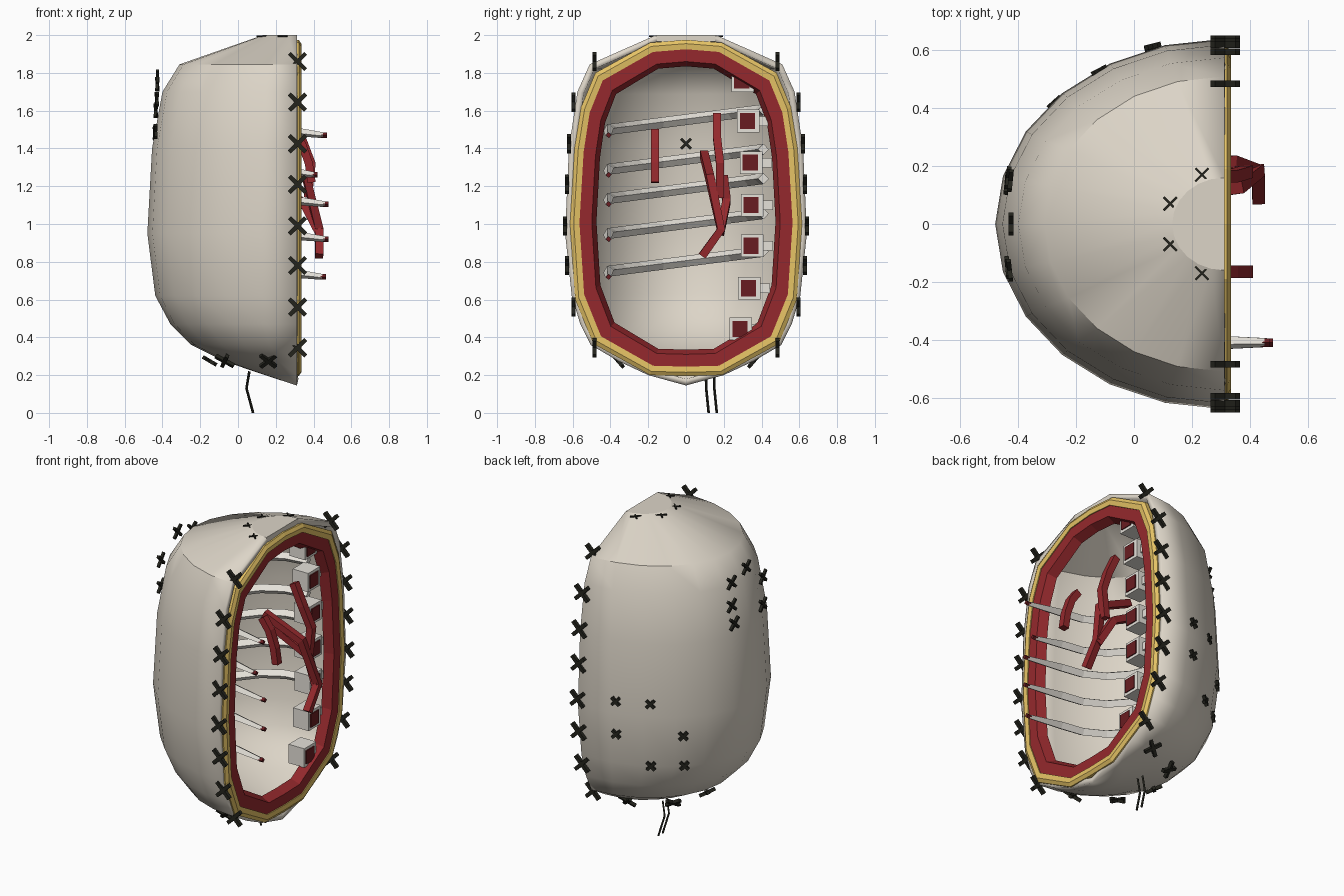
import bpy, bmesh, math
from mathutils import Vector

if "Cube" in bpy.data.objects:
    bpy.data.objects.remove(bpy.data.objects["Cube"])


def material(name, rgb):
    m = bpy.data.materials.new(name)
    m.use_nodes = True
    m.diffuse_color = (*rgb, 1)
    m.node_tree.nodes["Principled BSDF"].inputs["Base Color"].default_value = (*rgb, 1)
    return m


SKIN = material("pale skin", (0.72, 0.665, 0.575))
BONE = material("bone", (0.79, 0.76, 0.70))
FAT = material("yellow fat", (0.78, 0.54, 0.13))
FLESH = material("red flesh", (0.30, 0.022, 0.026))
MARROW = material("dark red marrow", (0.14, 0.012, 0.015))
THREAD = material("black thread", (0.017, 0.017, 0.012))


def finish(name, bm, *mats):
    bmesh.ops.recalc_face_normals(bm, faces=bm.faces)
    me = bpy.data.meshes.new(name)
    bm.to_mesh(me)
    bm.free()
    for m in mats:
        me.materials.append(m)
    ob = bpy.data.objects.new(name, me)
    bpy.context.collection.objects.link(ob)
    return ob


def activate(ob):
    bpy.ops.object.select_all(action='DESELECT')
    ob.select_set(True)
    bpy.context.view_layer.objects.active = ob


def tube(name, points, radius, mat, radii=None, tilt=0):
    """Four-sided flat-shaded bar along a path."""
    cu = bpy.data.curves.new(name, 'CURVE')
    cu.dimensions = '3D'
    cu.bevel_depth = radius
    cu.bevel_resolution = 0
    cu.use_fill_caps = True
    sp = cu.splines.new('POLY')
    sp.use_smooth = False
    sp.points.add(len(points) - 1)
    for i, p in enumerate(points):
        sp.points[i].co = (*p, 1)
        sp.points[i].radius = radii[i] if radii else 1
        sp.points[i].tilt = tilt
    cu.materials.append(mat)
    ob = bpy.data.objects.new(name, cu)
    bpy.context.collection.objects.link(ob)
    activate(ob)
    bpy.ops.object.convert(target='MESH')


def box(bm, centre, size, slot=0):
    made = bmesh.ops.create_cube(bm, size=1)["verts"]
    for v in made:
        v.co = Vector(centre) + Vector([a * b for a, b in zip(v.co, size)])
    for f in {f for v in made for f in v.link_faces}:
        f.material_index = slot


# Torso shell: stacked half-ellipse rings, open towards +x
FACE_X = 0.312
rings = [(0.20, 0.17, 0.20), (0.275, 0.39, 0.36), (0.36, 0.56, 0.505),
         (0.47, 0.67, 0.56), (0.62, 0.75, 0.605), (0.95, 0.792, 0.64),
         (1.4, 0.767, 0.62), (1.7, 0.712, 0.575), (1.845, 0.622, 0.51), (2.0, 0.18, 0.16)]
bm = bmesh.new()
loops = []
for z, a, b in rings:
    angles = [math.radians(15 * i) for i in range(13)]
    loops.append([bm.verts.new((FACE_X - a * math.sin(t), -b * math.cos(t), z)) for t in angles])
for lo, hi in zip(loops, loops[1:]):
    for i in range(12):
        bm.faces.new((lo[i], lo[i + 1], hi[i + 1], hi[i]))
tip = bm.verts.new((FACE_X, 0, 0.145))
for i in range(12):
    bm.faces.new((tip, loops[0][i + 1], loops[0][i]))
bm.faces.new(loops[-1])
shell = finish("torso_shell", bm, SKIN)
# keep the normals facing away from the hollow
if shell.data.polygons[60].normal.dot(shell.data.polygons[60].center - Vector((FACE_X, 0, 1))) < 0:
    shell.data.flip_normals()
activate(shell)
bpy.ops.object.shade_smooth_by_angle(angle=math.radians(40))
shell.data.polygons[len(shell.data.polygons) - 1].use_smooth = False
solid = shell.modifiers.new("thickness", 'SOLIDIFY')
solid.thickness = 0.035
solid.offset = -1

# Layered rim of the opening
half = [(0, 1.975), (0.19, 1.96), (0.48, 1.80), (0.555, 1.62), (0.59, 1.40), (0.614, 1.0),
        (0.587, 0.60), (0.49, 0.365), (0.19, 0.20), (0, 0.195)]
outline = half + [(-y, z) for y, z in half[-2:0:-1]]


def rim(name, sections, mat):
    """Ring swept round the outline; sections are (inset, x) pairs."""
    bm = bmesh.new()
    rows = []
    for d, x in sections:
        rows.append([bm.verts.new((x, y * (1 - d / 0.614), 1.085 + (z - 1.085) * (1 - d / 0.89)))
                     for y, z in outline])
    n = len(outline)
    for r, row in enumerate(rows):
        nxt = rows[(r + 1) % len(rows)]
        for i in range(n):
            j = (i + 1) % n
            bm.faces.new((row[i], row[j], nxt[j], nxt[i]))
    finish(name, bm, mat)


rim("fat_rim", [(0, 0.285), (0, 0.322), (0.02, 0.335), (0.05, 0.332), (0.05, 0.285)], FAT)
rim("flesh_rim", [(0.045, 0.27), (0.045, 0.326), (0.115, 0.326), (0.14, 0.27)], FLESH)

# Ribs running round the hollow, hooked down at the free end, with red tips
for z0, end in [(1.47, 0.45), (1.26, 0.40), (1.105, 0.46), (0.92, 0.46), (0.72, 0.445)]:
    path = []
    for i in range(11):
        t = math.radians(18 * i)
        y = 0.41 * math.cos(t)
        path.append((0.21 - 0.48 * math.sin(t), y, z0 + 0.03 + 0.105 * (y + 0.41) / 0.82))
    path.append((end, -0.41, z0))
    tube("rib", path, 0.029, BONE, [1] * 11 + [0.55])
    tube("rib_marrow", [(end - 0.01, -0.41, z0), (end + 0.02, -0.41, z0)], 0.015, MARROW)

# Vertebrae with red cores and side processes
for y, z in [(0.30, 1.76), (0.33, 1.545), (0.345, 1.325), (0.35, 1.10),
             (0.35, 0.885), (0.335, 0.66), (0.29, 0.445)]:
    bm = bmesh.new()
    box(bm, (0.25, y, z), (0.11, 0.12, 0.12))
    box(bm, (0.307, y - 0.005, z), (0.008, 0.08, 0.085), 1)
    box(bm, (0.25, y + 0.08, z), (0.06, 0.06, 0.05))
    finish("vertebra", bm, BONE, MARROW)

# Loose vessels hanging out of the opening
for path in [
    [(0.29, -0.165, 1.49), (0.34, -0.165, 1.42), (0.375, -0.165, 1.32), (0.39, -0.165, 1.22)],
    [(0.28, 0.165, 1.58), (0.34, 0.165, 1.45), (0.39, 0.18, 1.32), (0.37, 0.18, 1.14)],
    [(0.12, 0.095, 1.37), (0.36, 0.125, 1.25), (0.43, 0.185, 0.97), (0.43, 0.085, 0.83)],
    [(0.12, 0.20, 1.24), (0.34, 0.215, 1.12), (0.43, 0.18, 0.95)],
]:
    tube("vessel", path, 0.03, FLESH, tilt=math.radians(45))


# Cross stitches
def stitch(name, place, normal, size, thick=0.02):
    bm = bmesh.new()
    quat = Vector(normal).to_track_quat('Z', 'Y')
    for sign in (1, -1):
        verts = bmesh.ops.create_cube(bm, size=1)["verts"]
        c = s = math.sqrt(0.5)
        for v in verts:
            x, y, z = v.co.x * size, v.co.y * thick, v.co.z * thick
            v.co = Vector((x * c - sign * y * s, sign * x * s + y * c, z))
    for v in bm.verts:
        v.co = quat @ v.co + Vector(place)
    finish(name, bm, THREAD)


rim_spots = [(0.485, 1.86), (0.595, 1.645), (0.62, 1.425), (0.63, 1.21),
             (0.64, 0.99), (0.63, 0.78), (0.595, 0.56), (0.485, 0.345)]
for side in (1, -1):
    for y, z in rim_spots:
        stitch("rim_stitch", (0.315, side * y, z), (0, side, 0), 0.122, 0.022)
    for x, y in [(0.235, 0.17), (0.125, 0.07)]:
        stitch("crown_stitch", (x, side * y, 1.993), (0, 0, 1), 0.065, 0.008)
    stitch("belly_stitch", (0.16, side * 0.36, 0.275), (0, side * 0.75, -0.65), 0.11)
    stitch("belly_stitch", (-0.07, side * 0.23, 0.275), (-0.4, side * 0.5, -0.7), 0.11)
stitch("belly_stitch", (-0.15, 0, 0.275), (-0.5, 0, -0.85), 0.10)
stitch("inner_stitch", (-0.405, 0, 1.425), (1, 0, 0), 0.075, 0.016)

# Ring of stitches on the flank
for x, y, z in [(-0.425, 0, 1.78), (-0.427, 0.15, 1.74), (-0.435, 0.16, 1.60),
                (-0.44, 0.14, 1.48), (-0.43, -0.16, 1.66), (-0.437, -0.15, 1.49)]:
    stitch("flank_stitch", (x, y, z), (-1, y * 0.7, 0), 0.095, 0.016)

# Square patch sewn on the back
for x, y, z in [(0.065, 0.615, 1.03), (0.065, 0.61, 0.82), (-0.12, 0.53, 1.03),
                (-0.11, 0.51, 0.625), (-0.275, 0.42, 0.825), (-0.265, 0.395, 0.625)]:
    stitch("patch_stitch", (x, y, z), ((x - FACE_X) / 0.64, y / 0.41, 0), 0.065, 0.018)

# Loose thread ends underneath
for y in (0.105, 0.148):
    tube("loose_thread", [(0.06, y, 0.22), (0.045, y + 0.002, 0.13), (0.08, y + 0.015, 0.0)],
         0.007, THREAD)
